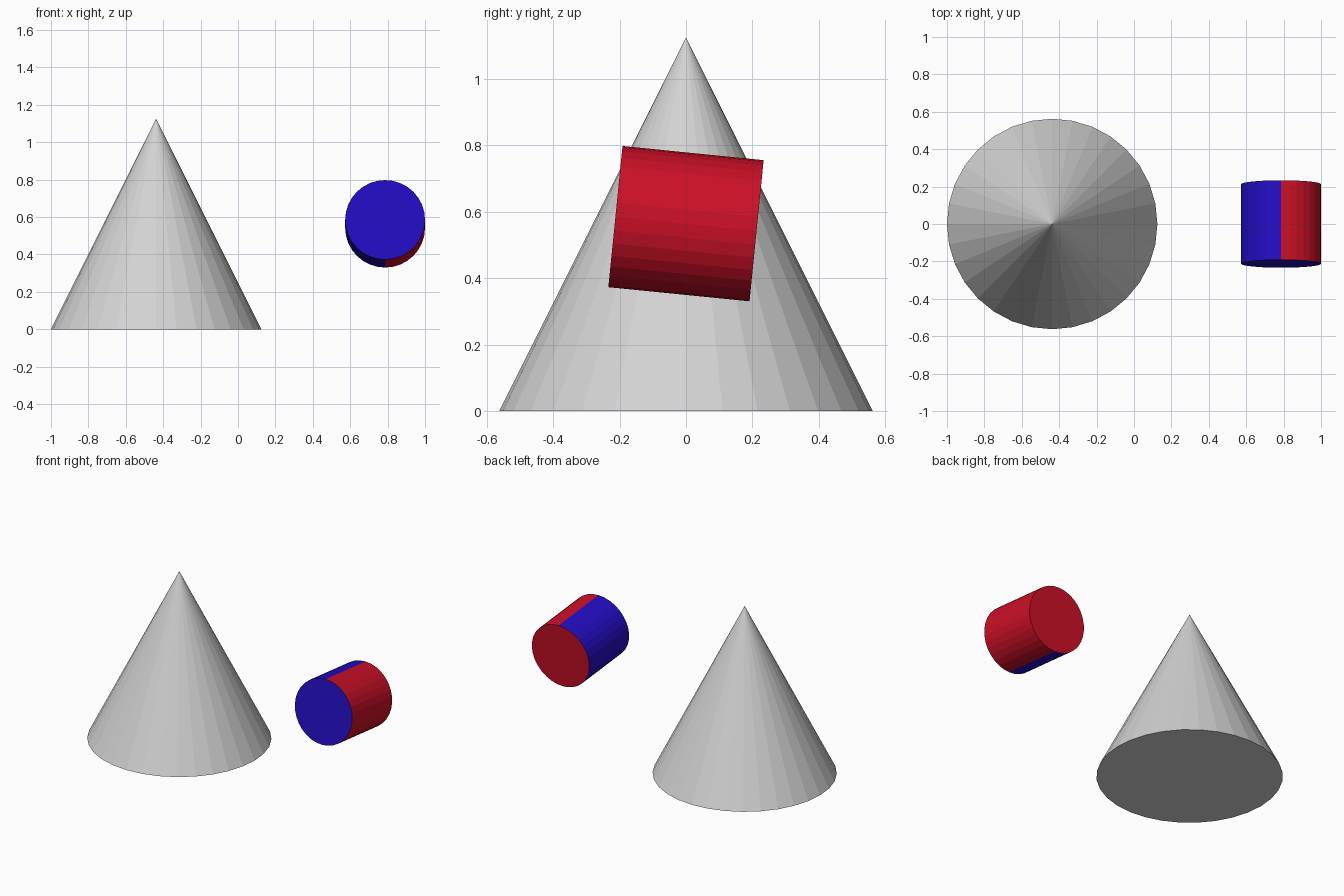
import bpy
import bmesh
import math
from mathutils import Matrix

cube = bpy.data.objects.get("Cube")
if cube:
    bpy.data.objects.remove(cube, do_unlink=True)

SIDES = 32


def make_material(name, rgb):
    mat = bpy.data.materials.new(name)
    mat.use_nodes = True
    color = (*rgb, 1)
    mat.diffuse_color = color
    mat.node_tree.nodes["Principled BSDF"].inputs["Base Color"].default_value = color
    return mat


def make_round(name, bottom, top, height, matrix, materials, rule=None):
    """Flat-faced cone or cylinder along local z, coloured by a face rule."""
    bm = bmesh.new()
    bmesh.ops.create_cone(bm, cap_ends=True, cap_tris=False, segments=SIDES,
                          radius1=bottom, radius2=top, depth=height)
    # Merge the collapsed ring at a pointed tip
    bmesh.ops.remove_doubles(bm, verts=bm.verts, dist=0.0001)
    bm.normal_update()
    for face in bm.faces:
        face.smooth = False
        if rule:
            face.material_index = rule(face)
    mesh = bpy.data.meshes.new(name)
    bm.to_mesh(mesh)
    bm.free()
    for mat in materials:
        mesh.materials.append(mat)
    obj = bpy.data.objects.new(name, mesh)
    obj.matrix_world = matrix
    bpy.context.collection.objects.link(obj)
    return obj


grey = make_material("light grey", (0.65, 0.65, 0.65))
blue = make_material("blue", (0.017, 0.004, 0.55))
red = make_material("red", (0.61, 0.005, 0.02))

# Standing cone
CONE_RADIUS, CONE_HEIGHT = 0.5625, 1.125
make_round("cone", CONE_RADIUS, 0, CONE_HEIGHT,
           Matrix.Translation((CONE_RADIUS - 1, 0, CONE_HEIGHT / 2)), [grey])


# Floating cylinder: blue front cap and right half, red back cap and left half
def two_tone(face):
    if abs(face.normal.z) > 0.9:
        return 0 if face.normal.z > 0 else 1
    return 0 if face.normal.x < 0 else 1


CYL_RADIUS = 0.2135
tilt = math.radians(90 - 5.73)
make_round("two_tone_cylinder", CYL_RADIUS, CYL_RADIUS, 2 * CYL_RADIUS,
           Matrix.Translation((1 - CYL_RADIUS, 0, 0.564)) @ Matrix.Rotation(tilt, 4, "X"),
           [blue, red], two_tone)
